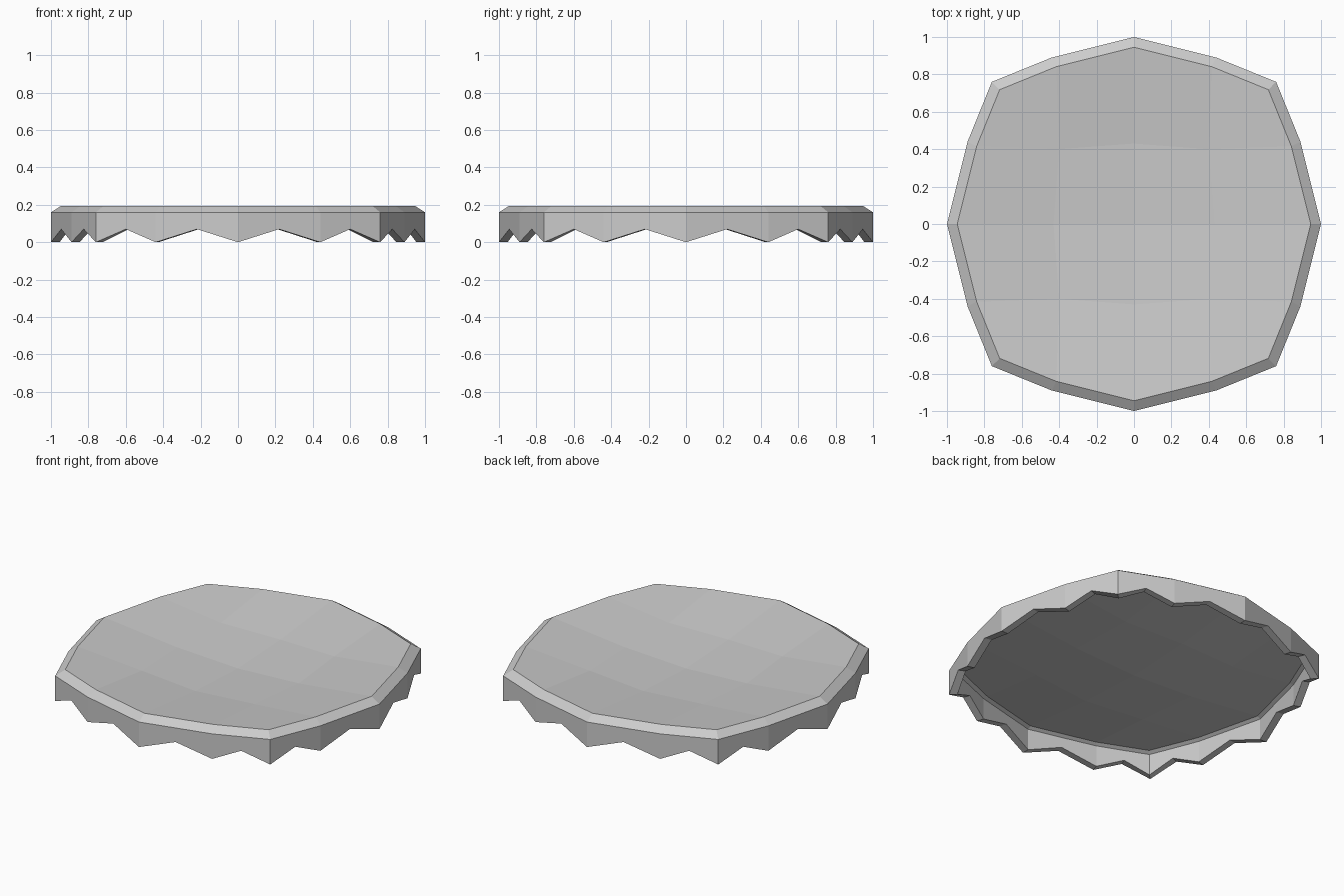
import bpy, bmesh

if "Cube" in bpy.data.objects:
    bpy.data.objects.remove(bpy.data.objects["Cube"])

# 16-sided outline: one corner profile, turned four times
seg = [(0.76, -0.76), (0.89, -0.44), (1.0, 0.0), (0.89, 0.44)]
outline = []
for k in range(4):
    for x, y in seg:
        for _ in range(k):
            x, y = -y, x
        outline.append((x, y))
INSET = 0.945
n = len(outline)

bm = bmesh.new()
top = [bm.verts.new((x * INSET, y * INSET, 0.195)) for x, y in outline]
rim = [bm.verts.new((x, y, 0.16)) for x, y in outline]
rim_mid, tips, notches = [], [], []
for i, (x, y) in enumerate(outline):
    x2, y2 = outline[(i + 1) % n]
    mx, my = (x + x2) / 2, (y + y2) / 2
    rim_mid.append(bm.verts.new((mx, my, 0.16)))
    tips.append(bm.verts.new((x, y, 0)))
    notches.append(bm.verts.new((mx, my, 0.07)))

# bevelled edge and zigzag skirt
for i in range(n):
    j = (i + 1) % n
    bm.faces.new((rim[i], rim_mid[i], rim[j], top[j], top[i]))
    bm.faces.new((tips[i], notches[i], rim_mid[i], rim[i]))
    bm.faces.new((notches[i], tips[j], rim[j], rim_mid[i]))

# shallow dished top, a 4 x 4 grid inside the outline
grid = {}
ring = ([(4, j) for j in range(4)] + [(4 - i, 4) for i in range(4)]
        + [(0, 4 - j) for j in range(4)] + [(i, 0) for i in range(4)])
for key, v in zip(ring, top):
    grid[key] = v
dip = {0: 0.075, 1: 0.055, 2: 0.043}
for i in (1, 2, 3):
    for j in (1, 2, 3):
        d = abs(i - 2) + abs(j - 2)
        s = 0.43 if d < 2 else 0.40
        grid[i, j] = bm.verts.new(((i - 2) * s, (j - 2) * s, 0.195 - dip[d]))
for i in range(4):
    for j in range(4):
        bm.faces.new((grid[i, j], grid[i + 1, j], grid[i + 1, j + 1], grid[i, j + 1]))

bm.normal_update()
mesh = bpy.data.meshes.new("scalloped_lid")
bm.to_mesh(mesh)
bm.free()
lid = bpy.data.objects.new("scalloped_lid", mesh)
bpy.context.collection.objects.link(lid)

# shell thickness, grown inwards
shell = lid.modifiers.new("shell", 'SOLIDIFY')
shell.thickness = 0.045
shell.offset = -1
shell.use_even_offset = True
